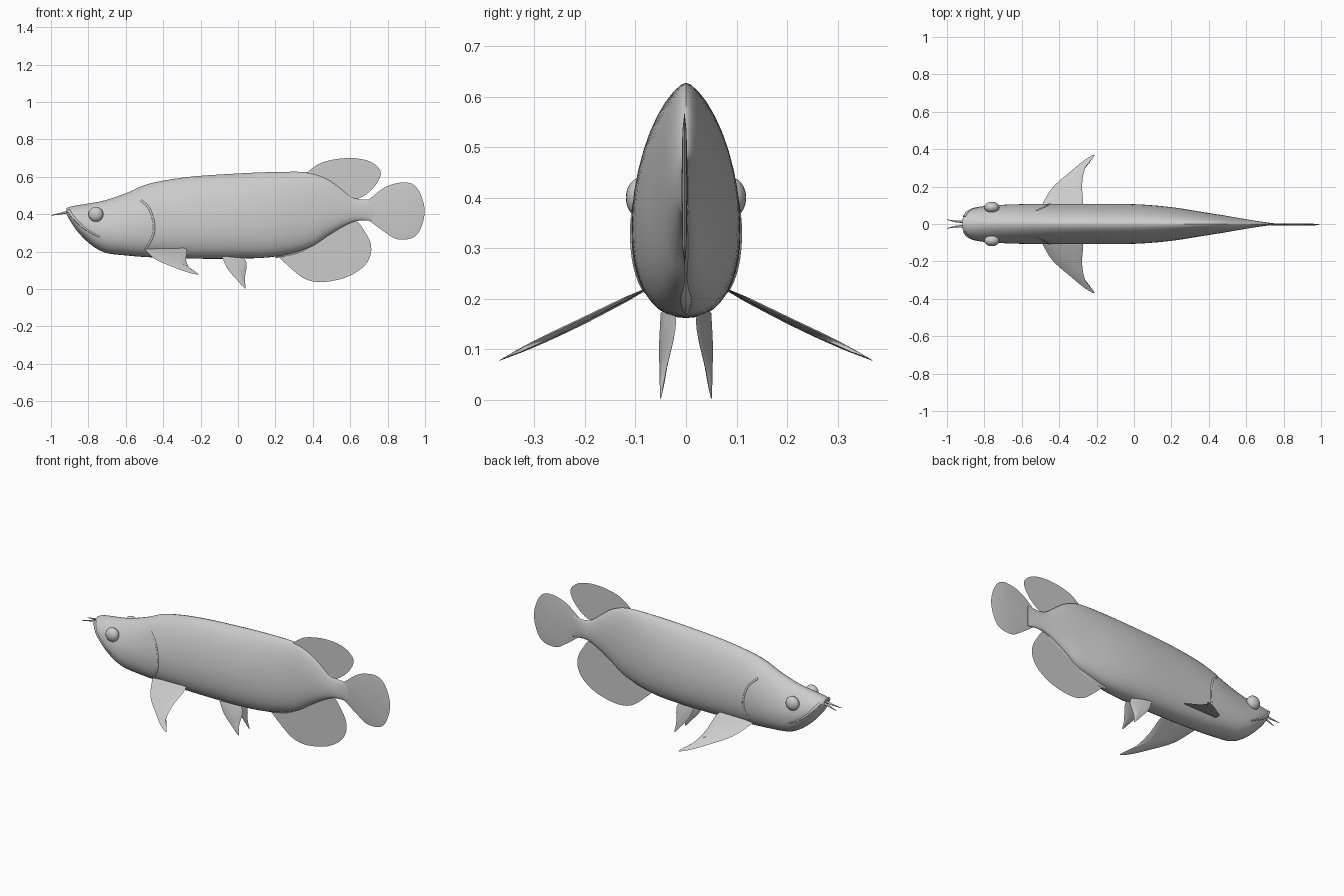
import bpy, bmesh
from math import sin, cos, pi, copysign
from mathutils import Vector

if "Cube" in bpy.data.objects:
    bpy.data.objects.remove(bpy.data.objects["Cube"])

grey = bpy.data.materials.new("plain grey")
grey.use_nodes = True
grey.diffuse_color = (0.6, 0.6, 0.6, 1)
grey.node_tree.nodes["Principled BSDF"].inputs["Base Color"].default_value = (0.6, 0.6, 0.6, 1)


def spline(points, steps=5):
    """Smooth run of samples through points of any dimension."""
    pts = [points[0], *points, points[-1]]
    out = []
    for a, b, c, d in zip(pts, pts[1:], pts[2:], pts[3:]):
        for i in range(steps):
            t = i / steps
            out.append([q + t * ((r - p) + t * ((2 * p - 5 * q + 4 * r - s)
                        + t * (3 * q - p - 3 * r + s))) / 2
                        for p, q, r, s in zip(a, b, c, d)])
    out.append(list(points[-1]))
    return out


def finish(name, bm, angle=0.7):
    mesh = bpy.data.meshes.new(name)
    bmesh.ops.recalc_face_normals(bm, faces=bm.faces)
    bm.to_mesh(mesh)
    bm.free()
    mesh.materials.append(grey)
    obj = bpy.data.objects.new(name, mesh)
    bpy.context.collection.objects.link(obj)
    bpy.ops.object.select_all(action="DESELECT")
    bpy.context.view_layer.objects.active = obj
    obj.select_set(True)
    bpy.ops.object.shade_smooth_by_angle(angle=angle)
    return obj


# Body: egg-shaped rings, each station is x, top, bottom, half width
STATIONS = spline([
    (-.918, .432, .402, .025), (-.9, .44, .37, .056), (-.86, .448, .31, .081),
    (-.79, .459, .24, .096), (-.71, .475, .195, .102), (-.6, .512, .18, .106),
    (-.47, .565, .17, .108), (-.26, .6, .163, .108), (0, .618, .163, .106),
    (.2, .626, .174, .09), (.38, .624, .222, .062), (.48, .592, .285, .046),
    (.55, .543, .328, .034), (.62, .49, .36, .022), (.68, .478, .367, .013),
    (.745, .486, .358, .004)])
SIDES = 40


def exponent(up):
    return 1.75 if up else 2.3


def half_width(x, z):
    """Half width of the body at a given length and height."""
    for a, b in zip(STATIONS, STATIONS[1:]):
        if a[0] <= x <= b[0]:
            t = (x - a[0]) / (b[0] - a[0])
            top, low, wide = (a[i] + t * (b[i] - a[i]) for i in (1, 2, 3))
            mid = low + .41 * (top - low)
            h = (z - mid) / (top - mid if z > mid else mid - low)
            n = exponent(z > mid)
            return wide * max(0, 1 - abs(h) ** n) ** (1 / n)
    return 0


bm = bmesh.new()
rings = []
for x, top, low, wide in STATIONS:
    mid = low + .41 * (top - low)
    ring = []
    for k in range(SIDES):
        a = 2 * pi * k / SIDES
        c, s = cos(a), sin(a)
        p = 2 / exponent(s > 0)
        y = copysign(abs(c) ** p, c) * wide
        z = mid + copysign(abs(s) ** p, s) * (top - mid if s > 0 else mid - low)
        ring.append(bm.verts.new((x, y, z)))
    rings.append(ring)
for a, b in zip(rings, rings[1:]):
    for k in range(SIDES):
        j = (k + 1) % SIDES
        bm.faces.new((a[k], a[j], b[j], b[k]))
bm.faces.new(rings[0])
bm.faces.new(rings[-1])
finish("body", bm)


# Fins: an outline filled as a sheet, or as a lens with raised middle
def fin(name, outline, bulge=0.0, margin=.02):
    pts = [Vector(p) for p in outline]
    bm = bmesh.new()
    rim = [bm.verts.new(p) for p in pts]
    if not bulge:
        bm.faces.new(rim)
        bmesh.ops.triangulate(bm, faces=bm.faces)
        return finish(name, bm)
    centre = sum(pts, Vector()) / len(pts)
    normal = sum(((p - centre).cross(q - centre)
                  for p, q in zip(pts, pts[1:] + pts[:1])), Vector()).normalized()
    for side in (1, -1):
        inner = [bm.verts.new(p.lerp(centre, .25) + normal * side * bulge * .7) for p in pts]
        hub = bm.verts.new(centre + normal * side * bulge)
        for k in range(len(pts)):
            j = (k + 1) % len(pts)
            bm.faces.new((rim[k], rim[j], inner[j], inner[k]))
            bm.faces.new((inner[k], inner[j], hub))
    return finish(name, bm)


def upright(points, y=-.006):
    return [(x, y, z) for x, z in spline(points)]


fin("dorsal_fin", upright([
    (.36, .615), (.43, .668), (.52, .694), (.62, .7), (.71, .68), (.762, .63),
    (.745, .57), (.69, .51), (.63, .484), (.55, .52), (.46, .58)], -.009))
fin("anal_fin", upright([
    (.21, .18), (.275, .118), (.355, .056), (.445, .037), (.57, .06), (.66, .11),
    (.705, .17), (.71, .24), (.676, .31), (.62, .365), (.5, .31), (.38, .24)], -.002))
fin("tail_fin", upright([
    (.69, .47), (.78, .541), (.86, .568), (.93, .563), (.975, .51), (.998, .417),
    (.975, .32), (.93, .273), (.85, .267), (.78, .308), (.69, .375)], -.003), .006)

# Raised strip where the anal fin meets the belly
bm = bmesh.new()
strip = []
for x, z in spline([(.2, .178), (.3, .192), (.38, .226), (.48, .287), (.6, .355)], 4):
    w = .022 * (.75 - x) / .5
    strip.append([bm.verts.new(p) for p in
                  ((x, w, z + .02), (x, 0, z - .012), (x, -w, z + .02), (x, 0, z + .03))])
for a, b in zip(strip, strip[1:]):
    for k in range(4):
        bm.faces.new((a[k], a[k - 1], b[k - 1], b[k]))
bm.faces.new(strip[0])
bm.faces.new(strip[-1])
finish("anal_fin_base", bm)


# Tapered tubes for whiskers, lips and gill edges
def tube(name, path, radii):
    curve = bpy.data.curves.new(name, "CURVE")
    curve.dimensions = "3D"
    curve.bevel_depth = 1
    curve.bevel_resolution = 2
    curve.use_fill_caps = True
    line = curve.splines.new("POLY")
    line.points.add(len(path) - 1)
    for i, (point, p) in enumerate(zip(line.points, path)):
        point.co = (*p, 1)
        t = i / (len(path) - 1)
        point.radius = radii[0] + t * (radii[1] - radii[0])
    line.use_smooth = True
    curve.materials.append(grey)
    bpy.context.collection.objects.link(bpy.data.objects.new(name, curve))


def on_skin(points, side, sink=0.0):
    return [(x, side * (half_width(x, z) - sink), z) for x, z in spline(points)]


# Paired parts
for side, label in ((1, "left"), (-1, "right")):
    def paired(points):
        return [(x, side * y, z) for x, y, z in spline(points)]

    fin(label + "_pectoral_fin", paired([
        (-.5, .085, .213), (-.44, .19, .158), (-.34, .28, .115), (-.26, .345, .087),
        (-.21, .368, .079), (-.26, .3, .115), (-.278, .21, .158), (-.28, .085, .218),
        (-.39, .08, .218)]), .005)
    fin(label + "_pelvic_fin", paired([
        (-.085, .05, .172), (-.055, .053, .107), (0, .052, .043), (.04, .05, .002),
        (.036, .04, .055), (.046, .021, .14), (.01, .024, .178), (-.04, .038, .185)]), .005)

    bm = bmesh.new()
    bmesh.ops.create_uvsphere(bm, u_segments=24, v_segments=16, radius=.04)
    eye = finish(label + "_eye", bm, 1.5)
    eye.location = (-.76, side * .089, .4)
    eye.scale = (1, .75, 1)

    tube(label + "_whisker", [(-.9, side * .012, .415), (-.95, side * .013, .403),
                              (-1, side * .023, .394)], (.008, .0015))
    tube(label + "_upper_lip", on_skin([
        (-.906, .42), (-.875, .378), (-.82, .325), (-.74, .278)], side, .002), (.009, .004))
    tube(label + "_gill_edge", on_skin([
        (-.52, .475), (-.475, .43), (-.45, .35), (-.457, .28), (-.495, .215)], side, .003),
        (.006, .006))
